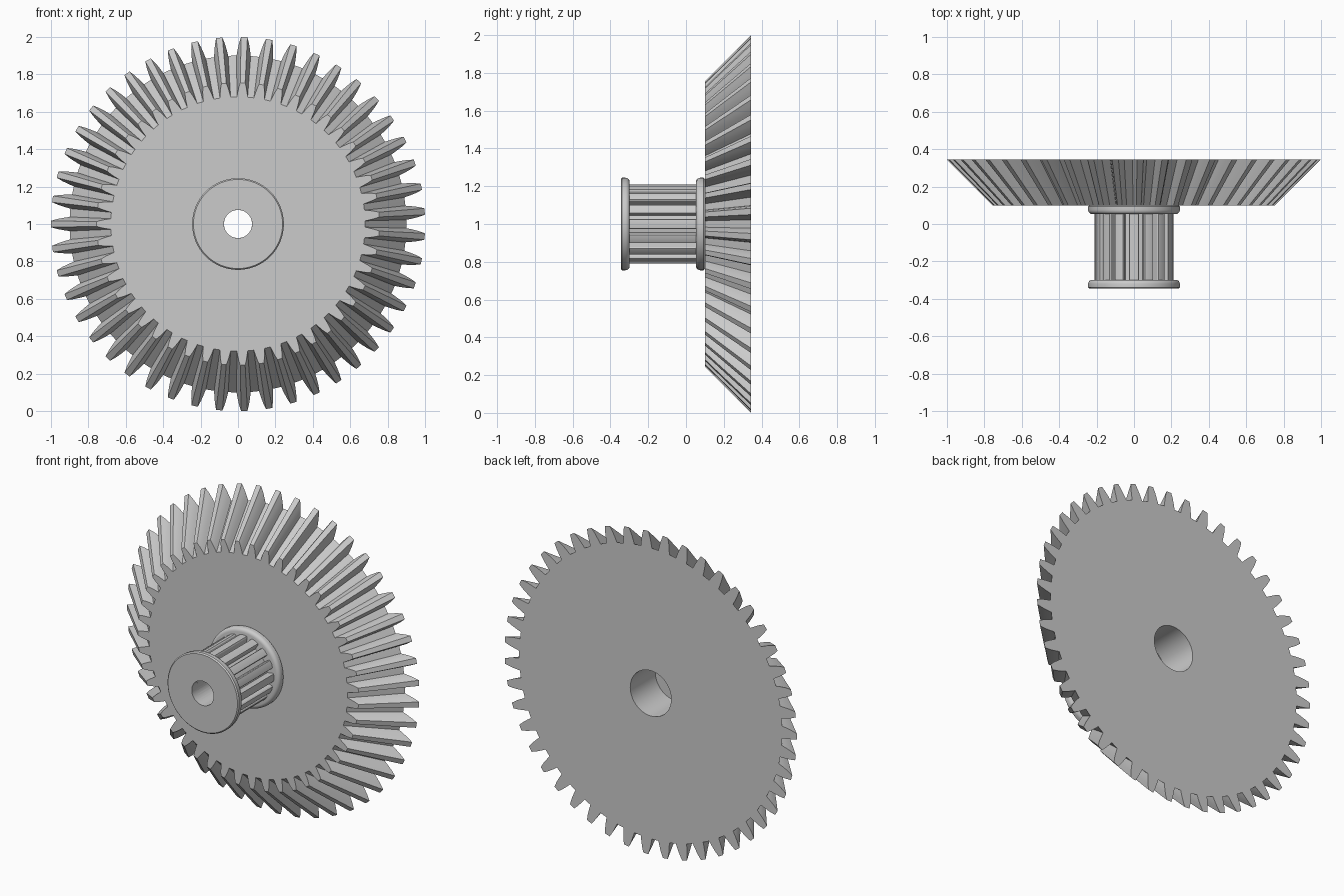
import bpy
import bmesh
from math import sin, cos, pi, radians

if "Cube" in bpy.data.objects:
    bpy.data.objects.remove(bpy.data.objects["Cube"], do_unlink=True)

GREY = (0.6, 0.6, 0.6, 1.0)
metal = bpy.data.materials.new("plain grey metal")
metal.use_nodes = True
metal.diffuse_color = GREY
metal.node_tree.nodes["Principled BSDF"].inputs["Base Color"].default_value = GREY

BORE = 0.075        # shaft hole
COUNTERBORE = 0.14  # wider hole in the back of the gear


def toothed_outline(count, tooth, start):
    """Repeat one tooth, given as (angle, radius) points, around the axis."""
    step = 2 * pi / count
    return [(start + i * step + a, r) for i in range(count) for a, r in tooth]


def circle(outline, radius):
    """Round loop that shares the angles of an outline."""
    return [(a, radius) for a, _ in outline]


def loft(name, rings):
    """Bridge (y, outline) loops around the y axis into a closed ring."""
    bm = bmesh.new()
    loops = [[bm.verts.new((r * cos(a), y, 1 + r * sin(a))) for a, r in outline]
             for y, outline in rings]
    for k, loop in enumerate(loops):
        other = loops[(k + 1) % len(loops)]
        for i in range(len(loop)):
            j = (i + 1) % len(loop)
            bm.faces.new((loop[i], loop[j], other[j], other[i]))
    bmesh.ops.recalc_face_normals(bm, faces=bm.faces)
    mesh = bpy.data.meshes.new(name)
    bm.to_mesh(mesh)
    bm.free()
    mesh.materials.append(metal)
    obj = bpy.data.objects.new(name, mesh)
    bpy.context.collection.objects.link(obj)
    bpy.ops.object.select_all(action="DESELECT")
    obj.select_set(True)
    bpy.context.view_layer.objects.active = obj
    bpy.ops.object.shade_smooth_by_angle(angle=radians(30))
    return obj


# Bevel gear: curved tooth flanks, shrinking toward the front
flank = [(0.042, 0.90), (0.036, 0.93), (0.028, 0.965), (0.017, 1.0)]
gear_tooth = [(-a, r) for a, r in flank] + flank[::-1] + [(pi / 47, 0.90)]
gear_back = toothed_outline(47, gear_tooth, pi)
gear_front = [(a, r * 0.755) for a, r in gear_back]
gear_hole = circle(gear_back, COUNTERBORE)
loft("bevel_gear", [(0.345, gear_back), (0.10, gear_front),
                    (0.10, gear_hole), (0.345, gear_hole)])

# Belt pulley: straight teeth with deep grooves
land = [(0.12, 0.165), (0.13, 0.20), (0.11, 0.208)]
pulley_tooth = [(-a, r) for a, r in land] + [(0, 0.21)] + land[::-1]
pulley = toothed_outline(16, pulley_tooth, pi / 2)
pulley_hole = circle(pulley, BORE)
loft("belt_pulley", [(-0.30, pulley), (0.06, pulley),
                     (0.06, pulley_hole), (-0.30, pulley_hole)])

# Pulley flanges: rims rounded toward the belt
unit = [(2 * pi * i / 96, 1) for i in range(96)]
for name, outer, direction in (("front_flange", -0.345, 1), ("rear_flange", 0.10, -1)):
    section = [(0, BORE), (0, 0.238), (0.007, 0.245), (0.025, 0.245)]
    section += [(0.025 + 0.022 * sin(t), 0.223 + 0.022 * cos(t))
                for t in (pi / 8, pi / 4, 3 * pi / 8, pi / 2)]
    section.append((0.047, BORE))
    loft(name, [(outer + direction * d, circle(unit, r)) for d, r in section])
